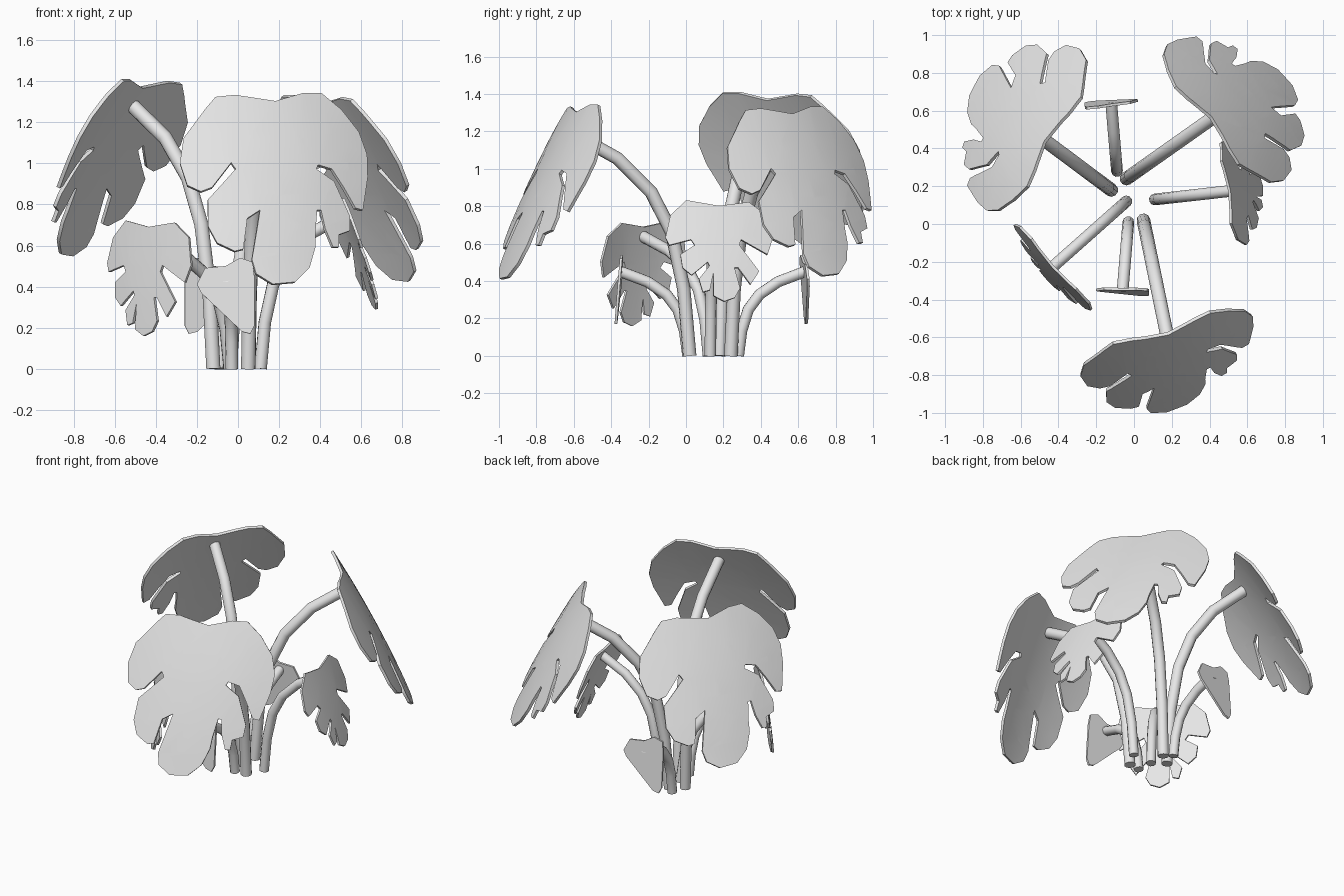
import bpy, bmesh
from mathutils import Vector

if "Cube" in bpy.data.objects:
    bpy.data.objects.remove(bpy.data.objects["Cube"])

grey = bpy.data.materials.new("light grey")
grey.diffuse_color = (0.8, 0.8, 0.8, 1)
grey.use_nodes = True
grey.node_tree.nodes["Principled BSDF"].inputs["Base Color"].default_value = grey.diffuse_color

# Leaf outlines as (across, down) from the notch, counter-clockwise
BIG = [(0, 0), (-.19, -.03), (-.28, -.02), (-.33, .04), (-.43, .18), (-.45, .30),
       (-.42, .41), (-.36, .44), (-.31, .42), (-.22, .30), (-.20, .33), (-.33, .48),
       (-.33, .61), (-.29, .69), (-.21, .73), (-.17, .72), (-.15, .57), (-.09, .53),
       (-.13, .77), (-.11, .84), (-.03, .89), (.08, .88), (.15, .81), (.18, .71),
       (.18, .64), (.19, .53), (.21, .53), (.23, .62), (.27, .71), (.30, .71),
       (.30, .65), (.36, .63), (.36, .56), (.28, .39), (.19, .33), (.20, .31),
       (.27, .33), (.33, .42), (.39, .52), (.43, .53), (.46, .37), (.46, .26),
       (.42, .15), (.33, .04), (.23, -.04), (.14, -.04)]
MEDIUM = [(0, 0), (-.18, -.03), (-.27, .05), (-.30, .17), (-.28, .21), (-.16, .18),
          (-.14, .21), (-.22, .26), (-.21, .33), (-.16, .37), (-.07, .30), (-.06, .32),
          (-.12, .39), (-.10, .46), (-.06, .45), (-.04, .36), (-.04, .48), (.02, .51),
          (.08, .49), (.11, .44), (.08, .33), (.10, .33), (.17, .42), (.22, .35),
          (.11, .21), (.12, .18), (.27, .26), (.30, .18), (.27, .05), (.17, -.02)]
SMALL = [(0, 0), (-.10, .01), (-.14, .09), (-.12, .13), (.08, .32), (.12, .33),
         (.14, .29), (.14, .05), (.13, -.02), (.07, -.04)]


def finish(ob, angle):
    bpy.ops.object.select_all(action='DESELECT')
    ob.select_set(True)
    bpy.context.view_layer.objects.active = ob
    bpy.ops.object.convert(target='MESH')
    bpy.ops.object.shade_smooth_by_angle(angle=angle)
    ob.data.materials.clear()
    ob.data.materials.append(grey)


def leaf(name, outline, notch, across, down, droop, arch, thick):
    """Fill the outline, cut it into a grid, bend it and thicken it."""
    notch, across, down = Vector(notch), Vector(across), Vector(down)
    facing = Vector((across.y, -across.x, 0)).normalized()
    length = max(w for _, w in outline)
    bm = bmesh.new()
    bm.faces.new([bm.verts.new((u, w, 0)) for u, w in outline])
    bmesh.ops.triangulate(bm, faces=bm.faces[:])
    cuts = [((i * .12, 0, 0), (1, 0, 0)) for i in range(-3, 4)]
    cuts += [((0, i * .15, 0), (0, 1, 0)) for i in range(1, 6)]
    if droop:
        for co, no in cuts:
            bmesh.ops.bisect_plane(bm, geom=bm.verts[:] + bm.edges[:] + bm.faces[:],
                                   dist=1e-5, plane_co=co, plane_no=no)
    for v in bm.verts:
        u, w = v.co.x, v.co.y
        bend = arch * w * (length - w) - droop * u * u
        v.co = notch + across * u + down * w + facing * bend
    bm.normal_update()
    if sum((f.normal * f.calc_area() for f in bm.faces), Vector()).dot(facing) < 0:
        bmesh.ops.reverse_faces(bm, faces=bm.faces[:])
    me = bpy.data.meshes.new(name)
    bm.to_mesh(me)
    bm.free()
    ob = bpy.data.objects.new(name, me)
    bpy.context.collection.objects.link(ob)
    mod = ob.modifiers.new("thickness", 'SOLIDIFY')
    mod.thickness, mod.offset = thick, 0
    finish(ob, 0.6)


def stem(name, base, end, radius):
    """Round stalk that rises steeply and then arches outward."""
    base, end = Vector(base), Vector(end)
    arc = [(0, 0), (.05, .3), (.15, .55), (.32, .73), (.6, .88), (1, 1)]
    cu = bpy.data.curves.new(name, 'CURVE')
    cu.dimensions = '3D'
    cu.bevel_depth, cu.bevel_resolution, cu.use_fill_caps = radius, 3, True
    sp = cu.splines.new('POLY')
    sp.points.add(len(arc) - 1)
    for p, (r, h) in zip(sp.points, arc):
        p.co = (base.x + (end.x - base.x) * r, base.y + (end.y - base.y) * r,
                base.z + (end.z - base.z) * h, 1)
    ob = bpy.data.objects.new(name, cu)
    bpy.context.collection.objects.link(ob)
    finish(ob, 0.9)


# name, outline, stem base, notch, across axis, down axis, attachment, droop, arch, thickness
PLANT = [
    ("big_left", BIG, (-.12, .18), (-.47, .435, 1.37), (-.56, -.92, 0), (-.40, .36, -.92), .1, .4, .1, .018),
    ("big_right", BIG, (-.04, .24), (.405, .565, 1.29), (-.65, .80, 0), (.46, .21, -.97), .1, .4, .1, .018),
    ("big_front", BIG, (.05, .02), (.18, -.58, 1.30), (1, .32, 0), (.02, -.45, -1), .1, .4, .1, .018),
    ("medium_right", MEDIUM, (.11, .13), (.505, .175, .80), (-.16, .95, 0), (.34, .02, -1), .05, .3, .1, .014),
    ("medium_left", MEDIUM, (-.04, .12), (-.43, -.225, .69), (.68, -.75, 0), (-.08, -.10, -1.04), .05, .3, .1, .014),
    ("small_front", SMALL, (-.03, .01), (-.06, -.345, .50), (1, -.03, 0), (0, -.08, -1), .05, 0, 0, .014),
    ("small_back", SMALL, (-.09, .28), (-.12, .63, .50), (-1, -.12, 0), (0, .08, -1), .05, 0, 0, .014),
]
for name, outline, base, notch, across, down, att, droop, arch, thick in PLANT:
    leaf(name + "_leaf", outline, notch, across, down, droop, arch, thick)
    stem(name + "_stem", (*base, 0), Vector(notch) + Vector(down) * att,
         .036 if outline is BIG else .031)
